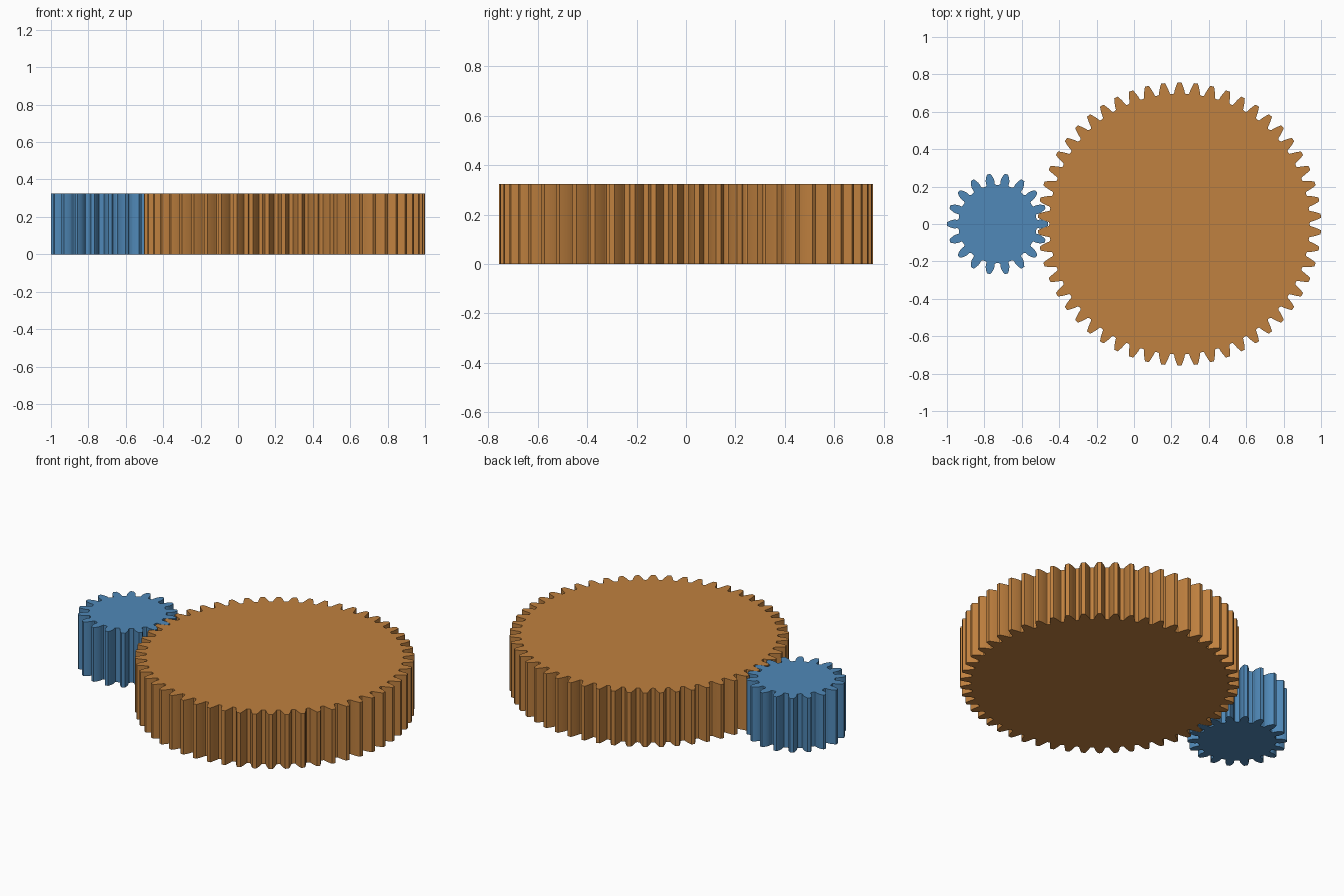
import bpy, bmesh
from math import pi, cos, sin, tan, acos, radians

if "Cube" in bpy.data.objects:
    bpy.data.objects.remove(bpy.data.objects["Cube"])

M = 2.0 / 74            # gear module: whole pair spans 74 modules
HEIGHT = 12 * M
PRESSURE = radians(20)


def involute(a):
    return tan(a) - a


def gear(name, teeth, x, phase, color):
    pitch = M * teeth / 2
    tip, root, base = pitch + M, pitch - 1.25 * M, pitch * cos(PRESSURE)
    start = max(base, root + 0.3 * M)

    # half angle of a tooth at radius r
    def half(r):
        a = acos(min(1, base / r))
        return pi / (2 * teeth) + involute(PRESSURE) - involute(a)

    # one flank from root to tip, with a small root fillet
    f = 0.3 * M
    h = half(start)
    flank = [(root, h + f / root),
             (root + 0.09 * M, h + 0.09 * M / root),
             (root + f, h)]
    steps = 7
    for i in range(steps + 1):
        r = start + (tip - start) * i / steps
        if r > root + f + 1e-5:
            flank.append((r, half(r)))
    tooth = [(r, -a) for r, a in flank] + [(tip, 0)] + [(r, a) for r, a in reversed(flank)]

    # outline repeated around the wheel and extruded
    bm = bmesh.new()
    ring = []
    for k in range(teeth):
        c = phase + 2 * pi * k / teeth
        ring += [bm.verts.new((r * cos(c + a), r * sin(c + a), 0)) for r, a in tooth]
    face = bm.faces.new(ring)
    res = bmesh.ops.extrude_face_region(bm, geom=[face], use_keep_orig=True)
    top = [v for v in res["geom"] if isinstance(v, bmesh.types.BMVert)]
    bmesh.ops.translate(bm, verts=top, vec=(0, 0, HEIGHT))
    bmesh.ops.recalc_face_normals(bm, faces=bm.faces)
    mesh = bpy.data.meshes.new(name)
    bm.to_mesh(mesh)
    bm.free()

    mat = bpy.data.materials.new(name + "_paint")
    mat.diffuse_color = (*color, 1)
    mat.use_nodes = True
    mat.node_tree.nodes["Principled BSDF"].inputs["Base Color"].default_value = mat.diffuse_color
    mesh.materials.append(mat)
    obj = bpy.data.objects.new(name, mesh)
    obj.location.x = x
    bpy.context.collection.objects.link(obj)
    return obj


# small driving gear and large driven gear, meshed at the pitch line
pinion_x = -1 + 10 * M
gear("pinion", 18, pinion_x, 0, (0.08, 0.25, 0.48))
gear("large_gear", 54, pinion_x + 36 * M, pi / 54, (0.53, 0.22, 0.05))
